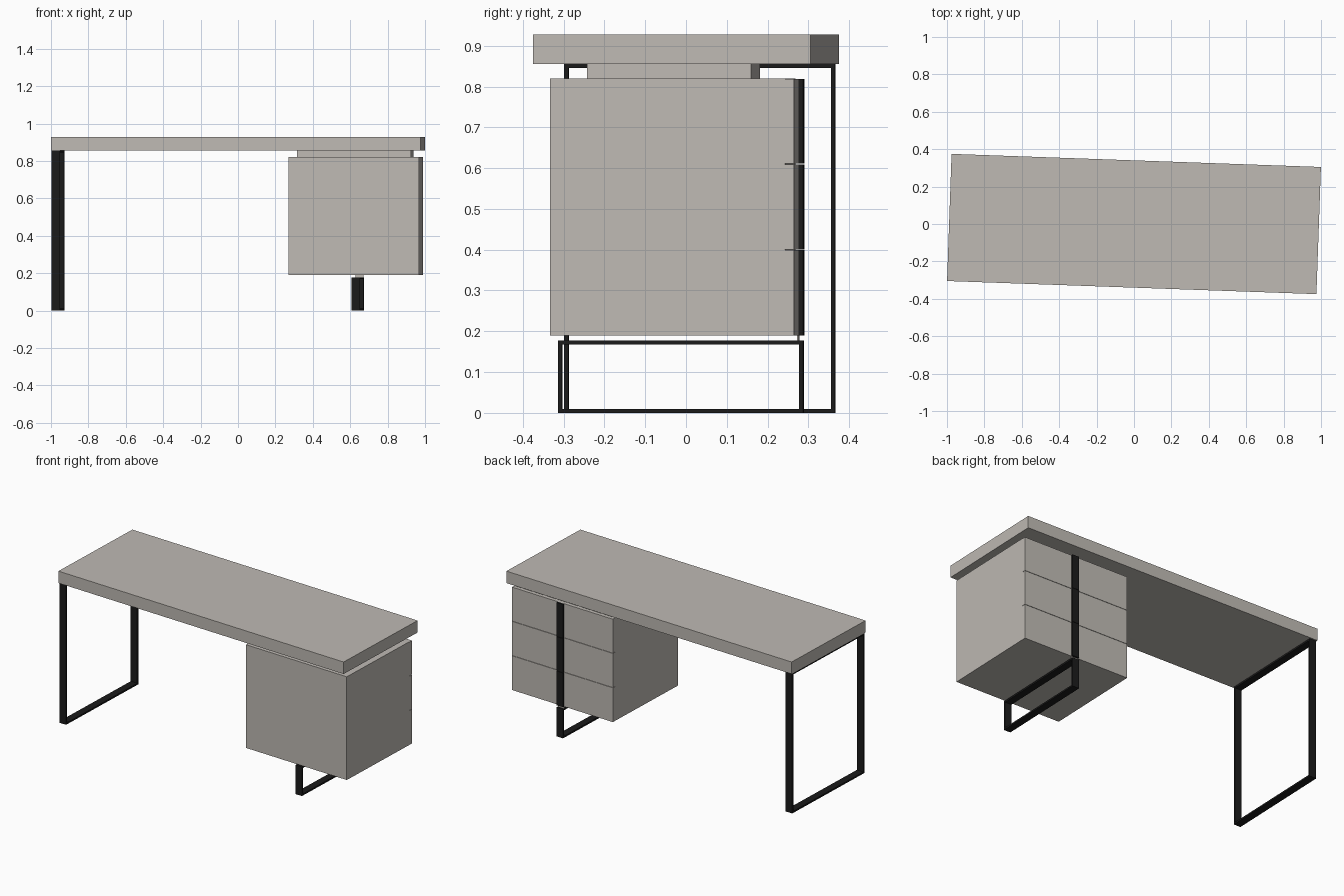
import bpy, bmesh, math
from mathutils import Matrix

cube = bpy.data.objects.get("Cube")
if cube:
    bpy.data.objects.remove(cube, do_unlink=True)

# The whole desk stands slightly turned about the vertical axis
TURN = Matrix.Rotation(math.radians(-2.03), 4, 'Z')


def make_material(name, color):
    mat = bpy.data.materials.new(name)
    mat.use_nodes = True
    mat.diffuse_color = color
    mat.node_tree.nodes["Principled BSDF"].inputs["Base Color"].default_value = color
    return mat


beige = make_material("warm_grey_board", (0.52, 0.49, 0.455, 1))
black = make_material("black_steel", (0.011, 0.011, 0.011, 1))


def add_box(bm, x, y, z):
    """Add a box given its (low, high) range on each axis."""
    size = [hi - lo for lo, hi in (x, y, z)]
    mid = [(hi + lo) / 2 for lo, hi in (x, y, z)]
    bmesh.ops.create_cube(bm, size=1, matrix=Matrix.Translation(mid) @ Matrix.Diagonal((*size, 1)))


def finish(bm, name, mat):
    mesh = bpy.data.meshes.new(name)
    bm.to_mesh(mesh)
    bm.free()
    mesh.materials.append(mat)
    obj = bpy.data.objects.new(name, mesh)
    obj.matrix_world = TURN
    bpy.context.collection.objects.link(obj)
    return obj


def box(name, mat, x, y, z):
    bm = bmesh.new()
    add_box(bm, x, y, z)
    return finish(bm, name, mat)


def flat_bar_frame(name, x, y, top, bar=0.01):
    """Closed rectangular loop of flat steel bar standing on the floor."""
    bm = bmesh.new()
    outline = [(y[0], 0), (y[1], 0), (y[1], top), (y[0], top)]
    inset = [(y[0] + bar, bar), (y[1] - bar, bar), (y[1] - bar, top - bar), (y[0] + bar, top - bar)]
    rings = [[bm.verts.new((px, py, pz)) for py, pz in loop]
             for px, loop in ((x[0], outline), (x[1], outline), (x[1], inset), (x[0], inset))]
    for a in range(4):
        for i in range(4):
            r, s, j = rings[a], rings[(a + 1) % 4], (i + 1) % 4
            bm.faces.new((r[i], r[j], s[j], s[i]))
    bmesh.ops.recalc_face_normals(bm, faces=bm.faces)
    return finish(bm, name, black)


# Desk top and the raised spacer below it
box("desk_top", beige, (-0.988, 0.988), (-0.34, 0.34), (0.855, 0.928))
box("cabinet_spacer", beige, (0.324, 0.933), (-0.21, 0.193), (0.82, 0.855))

# Cabinet shell
LEFT, RIGHT, FRONT, BACK = 0.281, 0.979, -0.299, 0.278
box("cabinet_bottom", beige, (LEFT, RIGHT), (FRONT, BACK), (0.19, 0.21))
box("cabinet_side_panel", beige, (LEFT, LEFT + 0.02), (FRONT, BACK), (0.21, 0.82))
box("cabinet_body", beige, (LEFT + 0.02, RIGHT), (FRONT, BACK), (0.21, 0.82))

# Three drawer fronts, each with a black vertical strip
GRIP = (0.618, 0.662)
levels = [0.19, 0.401, 0.611, 0.82]
for n, (low, high) in enumerate(zip(levels, levels[1:]), 1):
    z = (low, high - 0.002)
    box(f"drawer_front_{n}", beige, (LEFT, RIGHT), (BACK, 0.3), z)
    box(f"drawer_strip_{n}", black, GRIP, (0.3, 0.311), z)
box("strip_lug", beige, GRIP, (0.296, 0.3), (0.178, 0.19))

# Steel frames: tall one under the open end, low one under the cabinet
flat_bar_frame("tall_leg_frame", (-0.986, -0.941), (-0.332, 0.332), 0.855)
flat_bar_frame("low_leg_frame", GRIP, (-0.291, 0.311), 0.178)
